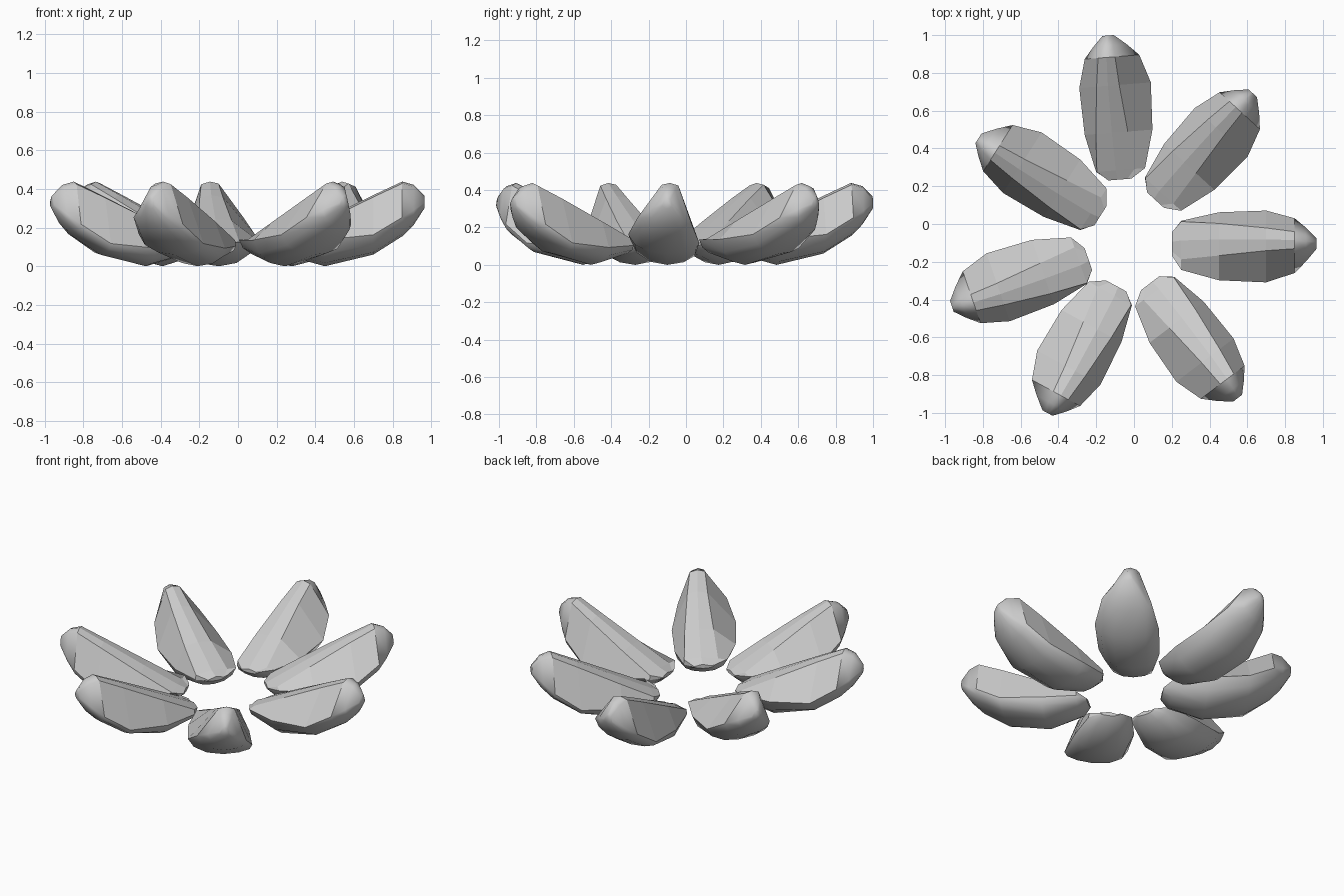
import bpy, bmesh, math
from mathutils import Matrix

cube = bpy.data.objects.get("Cube")
if cube:
    bpy.data.objects.remove(cube, do_unlink=True)

grey = bpy.data.materials.new("petal_grey")
grey.use_nodes = True
grey.diffuse_color = (0.6, 0.6, 0.6, 1)
grey.node_tree.nodes["Principled BSDF"].inputs["Base Color"].default_value = (0.6, 0.6, 0.6, 1)

# Stations along a petal: distance, rim half width, rim z, ridge half width, ridge z, keel z
STATIONS = [
    (0.00, 0.06, 0.115, 0.05, 0.120, 0.100),
    (0.05, 0.13, 0.120, 0.10, 0.142, 0.055),
    (0.25, 0.18, 0.115, 0.085, 0.240, 0.000),
    (0.50, 0.19, 0.140, 0.06, 0.362, 0.060),
    (0.65, 0.145, 0.235, 0.045, 0.432, 0.155),
    (0.71, 0.09, 0.280, 0.035, 0.415, 0.215),
    (0.765, 0.03, 0.325, 0.015, 0.360, 0.300),
]
ROOF_END = 4      # the rounded tip begins at this station
BOWL_STEPS = 6


def section(half, rim, ridge_half, ridge, keel):
    """Closed outline: faceted roof on top, rounded bowl below, leaning to one side."""
    lean = half * 0.1
    tilt = half * 0.12
    left, right = (half - lean, rim - tilt), (-half - lean, rim + tilt)
    roof = [(ridge_half + lean, ridge - 0.008), (lean, ridge + 0.006),
            (lean - ridge_half, ridge - 0.004)]
    bowl = []
    for k in range(1, BOWL_STEPS):
        t = math.pi * k / BOWL_STEPS
        side = -math.cos(t)
        bowl.append((half * side - lean * (1 - math.sin(t)),
                     rim - tilt * side * (1 - math.sin(t)) - (rim - keel) * math.sin(t)))
    return [left] + roof + [right] + bowl


def petal_mesh():
    bm = bmesh.new()
    rings = [[bm.verts.new((u, v, z)) for v, z in section(*dims)]
             for u, *dims in STATIONS]
    n = len(rings[0])
    for i in range(len(rings) - 1):
        a, b = rings[i], rings[i + 1]
        for j in range(n):
            k = (j + 1) % n
            face = bm.faces.new((a[j], a[k], b[k], b[j]))
            face.smooth = j >= 4 or i >= ROOF_END    # roof facets stay flat
    bm.faces.new(rings[0])
    bm.faces.new(rings[-1]).smooth = True
    bmesh.ops.recalc_face_normals(bm, faces=bm.faces)
    mesh = bpy.data.meshes.new("petal")
    bm.to_mesh(mesh)
    bm.free()
    mesh.materials.append(grey)
    return mesh


# Ring of seven petals: inner end x, y and heading in degrees
PLACES = [
    (-0.08, 0.235, 94.5),
    (-0.18, 0.04, 147.5),
    (-0.24, -0.19, 199),
    (-0.09, -0.33, 241.5),
    (0.09, -0.31, 307),
    (0.20, -0.10, 0),
    (0.11, 0.13, 47.5),
]
mesh = petal_mesh()
for i, (x, y, heading) in enumerate(PLACES):
    petal = bpy.data.objects.new(f"petal_{i + 1}", mesh)
    bpy.context.collection.objects.link(petal)
    petal.matrix_world = Matrix.Translation((x, y, 0)) @ Matrix.Rotation(math.radians(heading), 4, 'Z')
